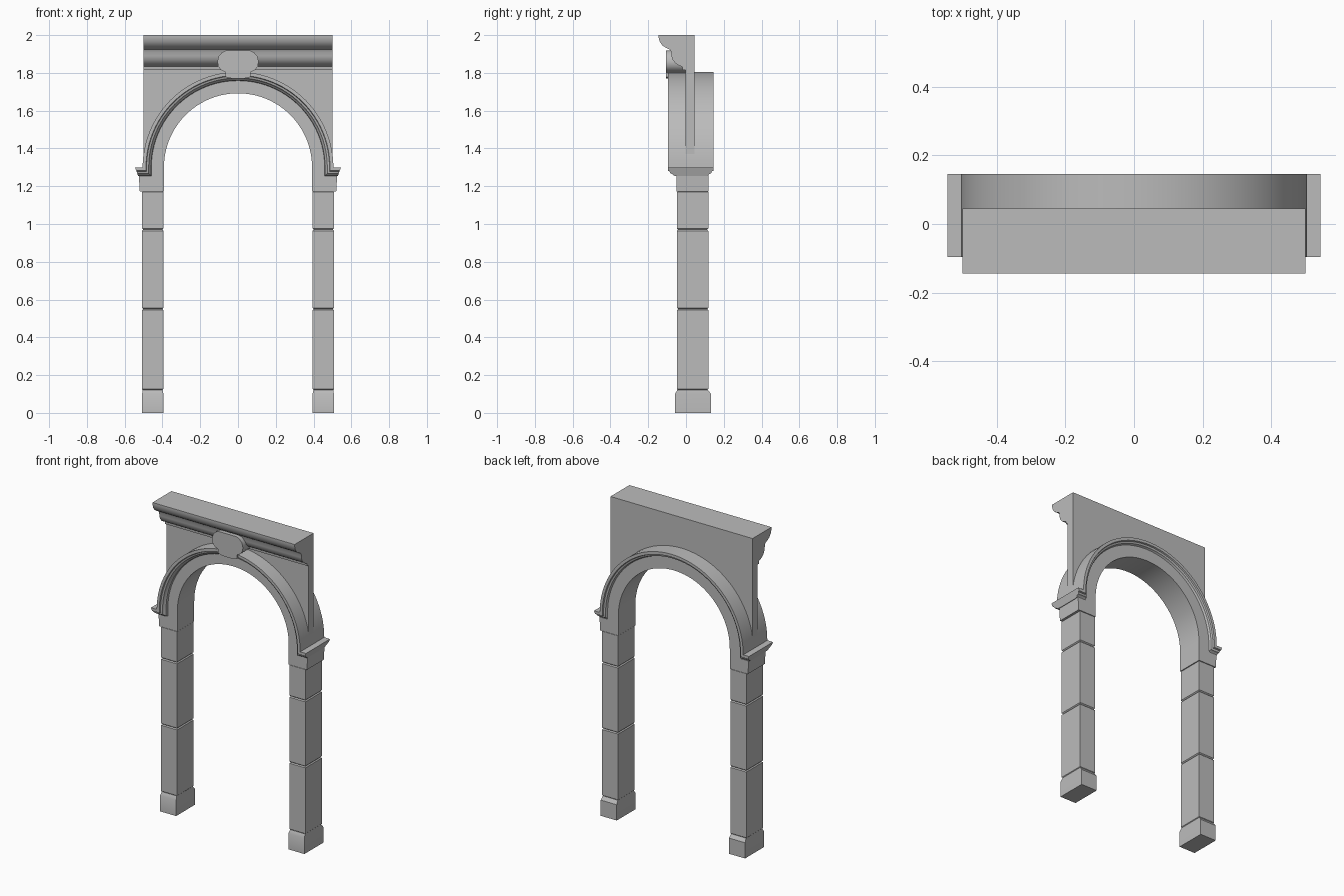
import bpy, bmesh, math

cube = bpy.data.objects.get("Cube")
if cube:
    bpy.data.objects.remove(cube, do_unlink=True)

stone = bpy.data.materials.new("grey stone")
stone.use_nodes = True
grey = (0.5, 0.5, 0.5, 1)
stone.diffuse_color = grey
stone.node_tree.nodes["Principled BSDF"].inputs["Base Color"].default_value = grey

SPRING = 1.3      # height of the arch centre
INNER, OUTER = 0.392, 0.505


def finish(name, bm):
    bmesh.ops.recalc_face_normals(bm, faces=bm.faces)
    mesh = bpy.data.meshes.new(name)
    bm.to_mesh(mesh)
    bm.free()
    mesh.materials.append(stone)
    obj = bpy.data.objects.new(name, mesh)
    bpy.context.collection.objects.link(obj)
    bpy.ops.object.select_all(action='DESELECT')
    obj.select_set(True)
    bpy.context.view_layer.objects.active = obj
    bpy.ops.object.shade_smooth_by_angle(angle=math.radians(35))
    return obj


def loft(name, rings):
    """Skin a list of closed point loops and cap both ends."""
    bm = bmesh.new()
    loops = [[bm.verts.new(p) for p in ring] for ring in rings]
    n = len(loops[0])
    for a, b in zip(loops, loops[1:]):
        for i in range(n):
            j = (i + 1) % n
            bm.faces.new((a[i], a[j], b[j], b[i]))
    bm.faces.new(loops[0])
    bm.faces.new(loops[-1])
    return finish(name, bm)


def slab(name, outline, y0, y1):
    """Extrude an x-z outline through the depth."""
    return loft(name, [[(x, y, z) for x, z in outline] for y in (y0, y1)])


def arc(r, start=180, end=0, steps=48):
    angles = [math.radians(start + (end - start) * i / steps) for i in range(steps + 1)]
    return [(r * math.cos(a), SPRING + r * math.sin(a)) for a in angles]


def rect(x0, x1, y0, y1, z):
    return [(x0, y0, z), (x1, y0, z), (x1, y1, z), (x0, y1, z)]


# Piers: a wider plinth and three blocks with fine chamfered joints
for side, sx in (("left", 1), ("right", -1)):
    a, b = sorted((sx * 0.395, sx * 0.508))
    loft(side + "_plinth", [rect(a, b, -0.058, 0.132, 0),
                            rect(a, b, -0.058, 0.132, 0.1),
                            rect(a + 0.004, b - 0.004, -0.046, 0.116, 0.122)])
    c = 0.006
    for i, (z0, z1) in enumerate(((0.12, 0.55), (0.55, 0.97), (0.97, 1.175))):
        loft(f"{side}_pier_block_{i + 1}",
             [rect(a + c * k, b - c * k, -0.048 + c * k, 0.118 - c * k, z)
              for z, k in ((z0, 1), (z0 + c, 0), (z1 - c, 0), (z1, 1))])

# Arch ring with its feet widened into impost blocks
foot = [(-0.52, 1.172), (-0.525, 1.256), (-0.47, 1.256)]
outline = foot + arc(0.47) + [(-x, z) for x, z in reversed(foot)]
outline += [(INNER, 1.172)] + arc(INNER, 0, 180) + [(-INNER, 1.172)]
slab("arch_ring", outline, -0.05, 0.12)

# Hood mould: stepped section following the arch and turning out at the feet
half = [(0, 0.121), (0.018, 0.121), (0.021, 0.112), (0.032, 0.108),
        (0.036, 0.096), (0.044, 0.09), (0.047, 0.07)]
section = [(d, 0.025 - h) for d, h in half] + [(d, 0.025 + h) for d, h in reversed(half)]
tracks = []
for d, y in section:
    r = OUTER - d
    end = [(-0.545 + 0.35 * d, SPRING - d), (-r, SPRING - d)]
    path = end + arc(r) + [(-x, z) for x, z in reversed(end)]
    tracks.append([(x, y, z) for x, z in path])
loft("hood_mould", list(zip(*tracks)))

# Spandrel wall above the arch
slab("spandrel_wall", [(-0.5, 2), (-0.5, 1.358)] + arc(0.48, 173, 7)
     + [(0.5, 1.358), (0.5, 2)], -0.003, 0.045)

# Cornice moulding across the front of the wall
profile = [(0.02, 2), (-0.145, 2), (-0.145, 1.988), (-0.139, 1.965), (-0.125, 1.945),
           (-0.105, 1.932), (-0.085, 1.923), (-0.078, 1.91), (-0.077, 1.89),
           (-0.07, 1.868), (-0.055, 1.85), (-0.035, 1.838), (-0.02, 1.833),
           (-0.018, 1.815), (0.02, 1.815)]
loft("cornice", [[(x, y, z) for y, z in profile] for x in (-0.5, 0.5)])

# Keystone: rounded cartouche with a short foot
side = [(0.065, 1.918), (0.085, 1.908), (0.102, 1.888), (0.109, 1.86), (0.105, 1.835),
        (0.09, 1.815), (0.066, 1.803), (0.066, 1.778)]
bottom = [(0.03, 1.77), (-0.03, 1.77)]
slab("keystone", side + bottom + [(-x, z) for x, z in reversed(side)], -0.106, 0)
